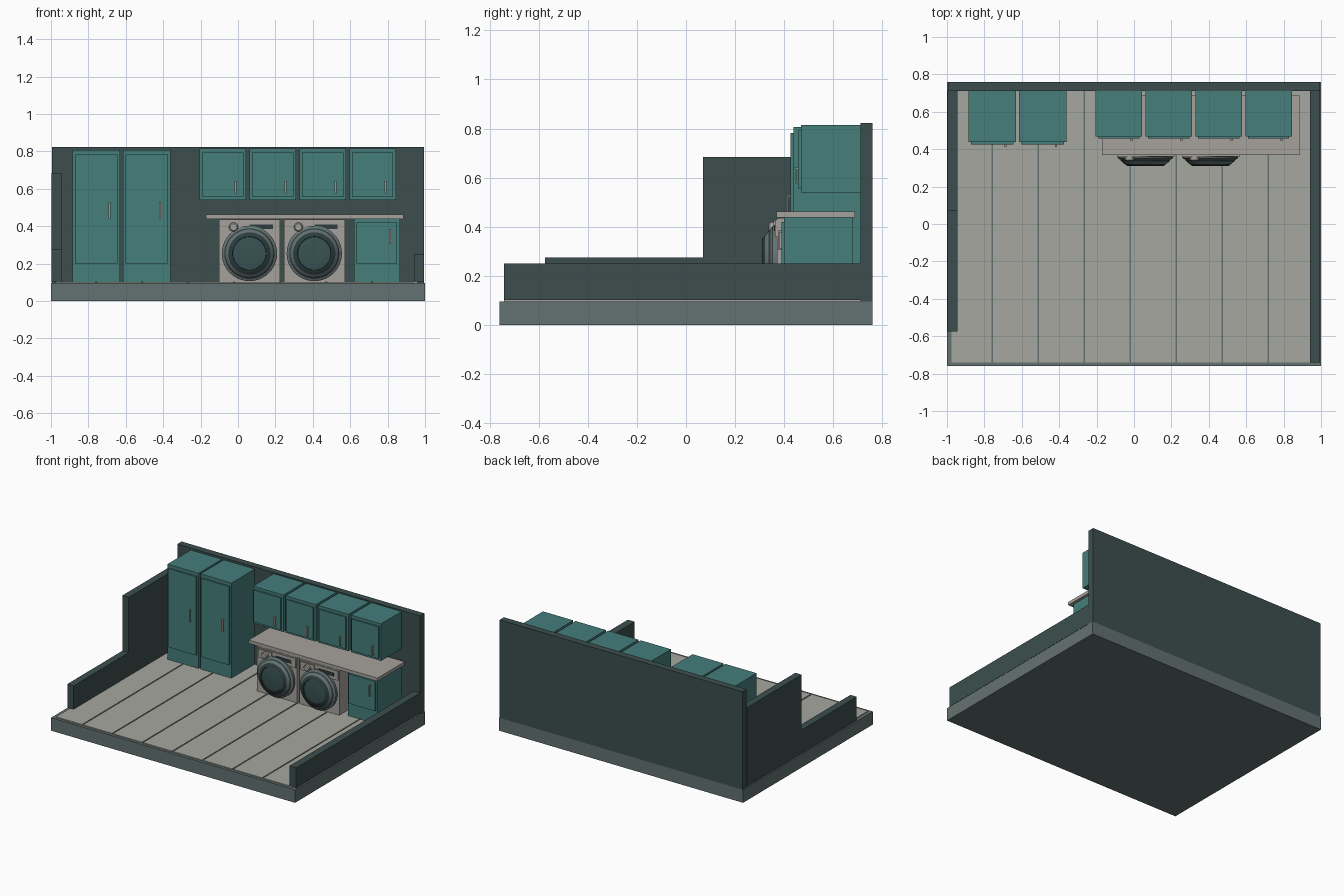
import bpy, bmesh, math
from mathutils import Matrix

cube = bpy.data.objects.get("Cube")
if cube:
    bpy.data.objects.remove(cube, do_unlink=True)


def material(name, r, g, b):
    m = bpy.data.materials.new(name)
    m.use_nodes = True
    m.diffuse_color = (r, g, b, 1)
    m.node_tree.nodes["Principled BSDF"].inputs["Base Color"].default_value = (r, g, b, 1)
    return m


TEAL = material("teal_paint", 0.058, 0.209, 0.198)
WALL = material("dark_wall", 0.045, 0.078, 0.076)
BASE = material("slate_grey", 0.127, 0.168, 0.165)
PLANK = material("pale_plank", 0.39, 0.39, 0.35)
WHITE = material("warm_white", 0.38, 0.365, 0.335)
METAL = material("copper_handle", 0.40, 0.29, 0.25)
DARK = material("dark_trim", 0.026, 0.045, 0.047)
GLASS = material("door_glass", 0.04, 0.085, 0.085)


def finish(name, bm, *mats):
    bmesh.ops.recalc_face_normals(bm, faces=bm.faces)
    mesh = bpy.data.meshes.new(name)
    bm.to_mesh(mesh)
    bm.free()
    for m in mats:
        mesh.materials.append(m)
    ob = bpy.data.objects.new(name, mesh)
    bpy.context.collection.objects.link(ob)
    return ob


def add_box(bm, x, y, z):
    """Add a box from (min, max) ranges."""
    size = [b - a for a, b in (x, y, z)]
    mid = [(a + b) / 2 for a, b in (x, y, z)]
    bmesh.ops.create_cube(bm, size=1, matrix=Matrix.Translation(mid) @ Matrix.Diagonal((*size, 1)))


def box(name, mat, x, y, z):
    bm = bmesh.new()
    add_box(bm, x, y, z)
    return finish(name, bm, mat)


def lathe(name, cx, cz, profile, mats, bands, steps=40):
    """Spin (radius, y) points about a line along y; bands give each segment's material."""
    bm = bmesh.new()
    rings = []
    for r, y in profile:
        rings.append([bm.verts.new((cx + r * math.cos(a), y, cz + r * math.sin(a)))
                      for a in (2 * math.pi * i / steps for i in range(steps))])
    for lo, hi, band in zip(rings, rings[1:], bands):
        for i in range(steps):
            j = (i + 1) % steps
            bm.faces.new((lo[i], lo[j], hi[j], hi[i])).material_index = band
    bm.faces.new(rings[-1]).material_index = bands[-1]
    ob = finish(name, bm, *mats)
    bpy.ops.object.select_all(action="DESELECT")
    ob.select_set(True)
    bpy.context.view_layer.objects.active = ob
    bpy.ops.object.shade_smooth_by_angle(angle=math.radians(25))
    return ob


# Room shell
FLOOR = 0.102
box("base_slab", BASE, (-1, 1), (-0.76, 0.76), (0, 0.096))
box("back_wall", WALL, (-0.995, 0.995), (0.71, 0.76), (0.096, 0.822))
box("right_hand_low_wall", WALL, (0.94, 0.995), (-0.74, 0.71), (FLOOR, 0.25))

bm = bmesh.new()
steps = [(-0.575, FLOOR), (0.71, FLOOR), (0.71, 0.685), (0.07, 0.685), (0.07, 0.275), (-0.575, 0.275)]
side = bm.faces.new([bm.verts.new((-0.997, y, z)) for y, z in steps])
out = bmesh.ops.extrude_face_region(bm, geom=[side])
bmesh.ops.translate(bm, vec=(0.052, 0, 0), verts=[v for v in out["geom"] if isinstance(v, bmesh.types.BMVert)])
finish("stepped_side_wall", bm, WALL)

# Floor planks with narrow gaps
bm = bmesh.new()
for i in range(8):
    left = -1.003 + i * 0.246
    add_box(bm, (max(left + 0.004, -0.975), min(left + 0.242, 0.975)), (-0.74, 0.71), (0.096, FLOOR))
finish("floor_planks", bm, PLANK)


def handle(name, x, y, z0, z1):
    """Upright bar on two short posts, fixed to a face at y."""
    bm = bmesh.new()
    add_box(bm, (x - 0.005, x + 0.005), (y - 0.014, y - 0.008), (z0, z1))
    for z in (z0, z1 - 0.008):
        add_box(bm, (x - 0.005, x + 0.005), (y - 0.008, y), (z, z + 0.008))
    finish(name, bm, METAL)


def cabinet(name, x, y, z, door_z, grip_x, grip_z):
    box(name + "_body", TEAL, x, y, z)
    front = y[0] - 0.012
    box(name + "_door", TEAL, (x[0] + 0.014, x[1] - 0.014), (front, y[0]), door_z)
    handle(name + "_handle", grip_x, front, *grip_z)


# Cabinets
for i in range(2):
    x = -0.885 + i * 0.27
    cabinet(f"tall_cabinet_{i + 1}", (x, x + 0.255), (0.438, 0.71), (FLOOR, 0.807),
            (0.2, 0.782), x + 0.198, (0.44, 0.53))
for i in range(4):
    x = -0.205 + i * 0.267
    cabinet(f"upper_cabinet_{i + 1}", (x, x + 0.248), (0.469, 0.71), (0.54, 0.814),
            (0.557, 0.793), x + 0.192, (0.575, 0.642))
cabinet("base_cabinet", (0.62, 0.865), (0.4, 0.677), (FLOOR, 0.438),
        (0.2, 0.42), 0.813, (0.305, 0.385))
box("countertop", WHITE, (-0.17, 0.885), (0.368, 0.688), (0.438, 0.462))

# Washing machines
door_profile = [(0.148, 0.37), (0.148, 0.352), (0.134, 0.344), (0.128, 0.335),
                (0.113, 0.322), (0.098, 0.311), (0.09, 0.309), (0.088, 0.315), (0.06, 0.311)]
door_bands = [0, 0, 1, 0, 1, 1, 1, 2]
for i in range(2):
    cx = 0.061 + i * 0.347
    n = f"washer_{i + 1}_"
    box(n + "body", WHITE, (cx - 0.163, cx + 0.163), (0.37, 0.677), (FLOOR, 0.436))
    box(n + "control_panel", WHITE, (cx - 0.15, cx + 0.158), (0.362, 0.37), (0.36, 0.43))
    box(n + "drawer", WHITE, (cx - 0.146, cx - 0.035), (0.357, 0.362), (0.364, 0.424))
    box(n + "display", DARK, (cx, cx + 0.125), (0.358, 0.362), (0.384, 0.408))
    lathe(n + "dial", cx - 0.085, 0.395, [(0.024, 0.357), (0.024, 0.342), (0.018, 0.336)],
          (WHITE,), [0, 0], 24)
    lathe(n + "door", cx, 0.254, door_profile, (BASE, DARK, GLASS), door_bands)
